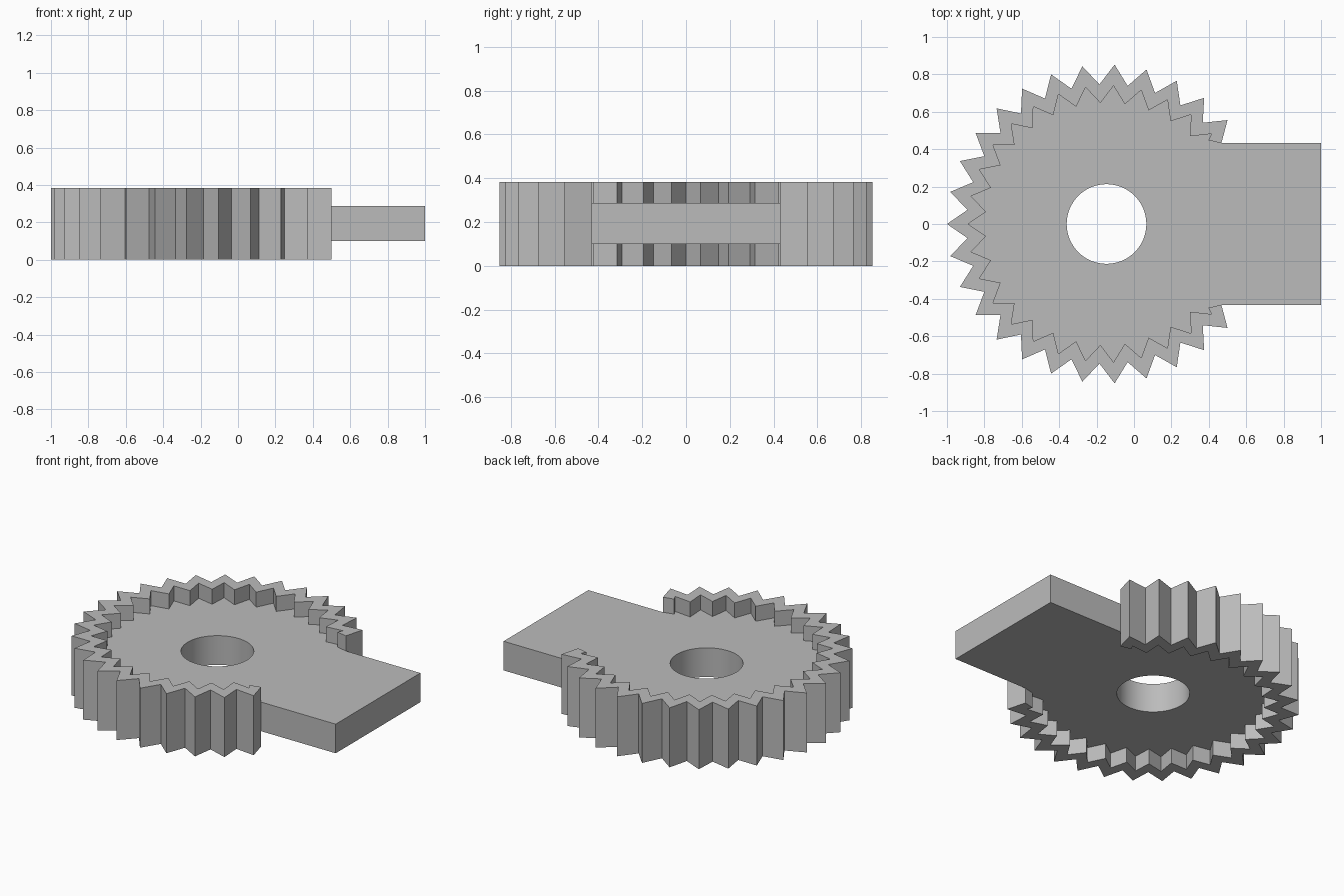
import bpy, bmesh, math

cube = bpy.data.objects.get("Cube")
if cube:
    bpy.data.objects.remove(cube, do_unlink=True)

TEETH, CENTRE_X = 31, -0.147
TIP, VALLEY = 0.853, 0.747
HALF_WIDTH = 0.432          # half width of the straight shank
JOINT = (0.467, HALF_WIDTH)  # where the rim meets the shank
HEIGHT, PLATE_LOW, PLATE_HIGH = 0.384, 0.099, 0.287

grey = bpy.data.materials.new("plain grey")
grey.use_nodes = True
grey.diffuse_color = (0.5, 0.5, 0.5, 1)
grey.node_tree.nodes["Principled BSDF"].inputs["Base Color"].default_value = grey.diffuse_color


def zigzag(scale):
    """Toothed arc from the last tooth at -y, round the -x side, to +y."""
    points = []
    for i in range(-24, 25):
        a = math.pi - i * math.pi / TEETH
        r = (VALLEY if i % 2 else TIP) * scale
        points.append((CENTRE_X + r * math.cos(a), r * math.sin(a)))
    return points


def prism(name, loops, low, high):
    """Extrude an outline, with optional hole loops, between two heights."""
    bm = bmesh.new()
    for loop in loops:
        verts = [bm.verts.new((x, y, low)) for x, y in loop]
        for a, b in zip(verts, verts[1:] + verts[:1]):
            bm.edges.new((a, b))
    bmesh.ops.triangle_fill(bm, edges=bm.edges[:], use_beauty=True)
    bmesh.ops.dissolve_limit(bm, angle_limit=0.01, verts=[], edges=bm.edges[:])
    top = bmesh.ops.extrude_face_region(bm, geom=bm.faces[:], use_keep_orig=True)
    moved = [g for g in top["geom"] if isinstance(g, bmesh.types.BMVert)]
    bmesh.ops.translate(bm, verts=moved, vec=(0, 0, high - low))
    bmesh.ops.recalc_face_normals(bm, faces=bm.faces[:])
    mesh = bpy.data.meshes.new(name)
    bm.to_mesh(mesh)
    bm.free()
    mesh.materials.append(grey)
    obj = bpy.data.objects.new(name, mesh)
    bpy.context.collection.objects.link(obj)
    return obj


def mirrored(x, y):
    return (x, -y)


# Toothed rim, open on the shank side
notch = (0.398, 0.448)
rim = zigzag(1) + [JOINT, notch] + zigzag(0.867)[::-1] + [mirrored(*notch), mirrored(*JOINT)]
prism("toothed_rim", [rim], 0, HEIGHT)

# Web plate and shank in one piece, its edge buried in the rim, with a round bore
shank = [JOINT, (1, HALF_WIDTH), (1, -HALF_WIDTH), mirrored(*JOINT)]
bore = [(CENTRE_X + 0.213 * math.cos(k * math.tau / 64), 0.213 * math.sin(k * math.tau / 64))
        for k in range(64)]
plate = prism("web_plate", [zigzag(0.93) + shank, bore], PLATE_LOW, PLATE_HIGH)

# Smooth the bore, keep every other edge sharp
bpy.ops.object.select_all(action="DESELECT")
plate.select_set(True)
bpy.context.view_layer.objects.active = plate
bpy.ops.object.shade_smooth_by_angle(angle=math.radians(20))
